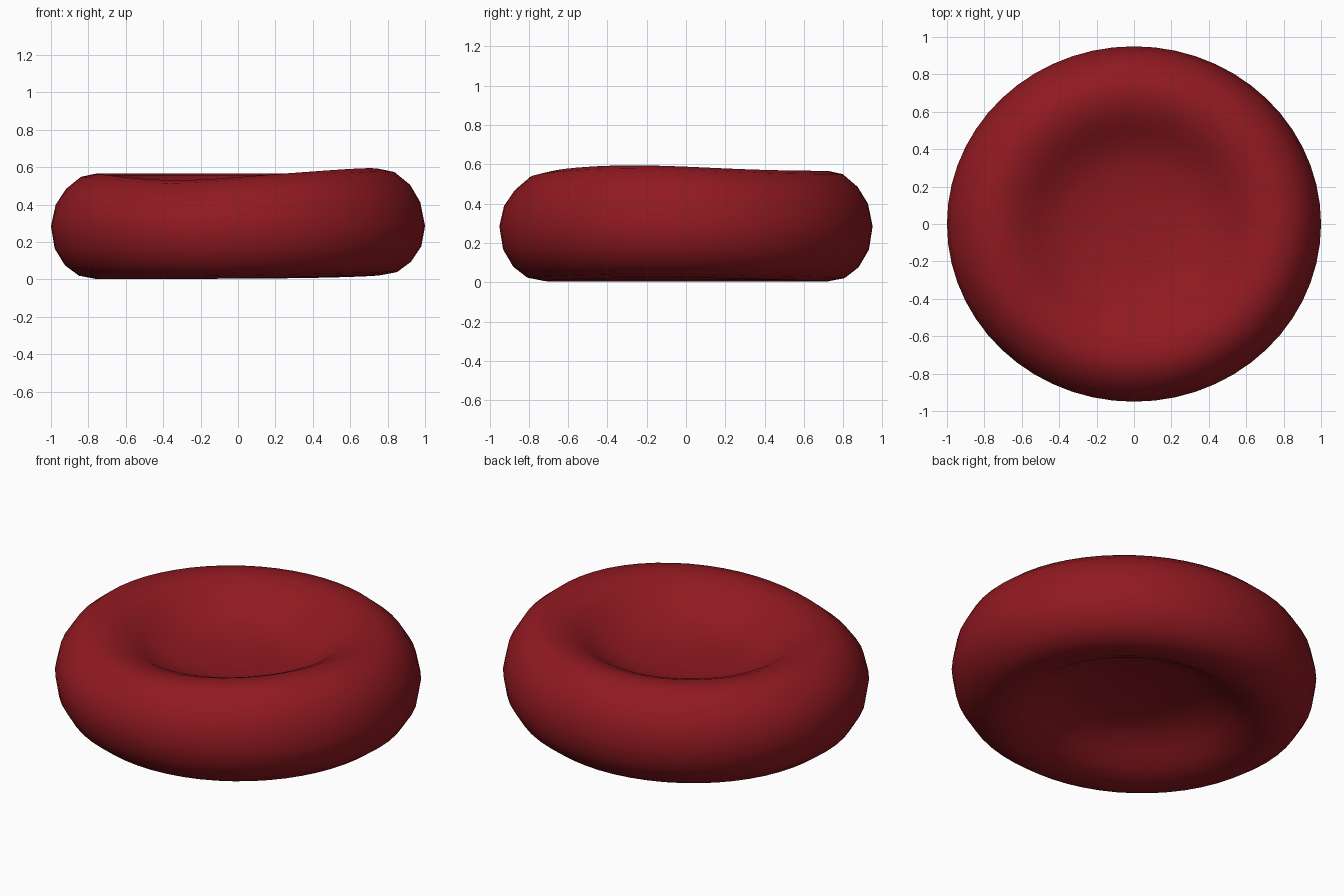
import bpy, bmesh, math

if "Cube" in bpy.data.objects:
    bpy.data.objects.remove(bpy.data.objects["Cube"])

SEGMENTS = 56
# Half section of the biconcave disc: (radius, height), top centre to bottom centre
PROFILE = [(0.10, 0.375), (0.22, 0.38), (0.34, 0.397), (0.44, 0.43), (0.53, 0.483),
           (0.60, 0.527), (0.68, 0.558), (0.76, 0.567), (0.84, 0.55), (0.92, 0.485),
           (0.975, 0.40), (1.0, 0.285), (0.98, 0.165), (0.925, 0.075), (0.85, 0.02),
           (0.76, 0.003), (0.68, 0.012), (0.60, 0.045), (0.53, 0.09), (0.44, 0.143),
           (0.34, 0.175), (0.22, 0.19), (0.10, 0.195)]


def bump(angle, centre, width):
    d = (angle - centre + 180) % 360 - 180
    return math.exp(-(d / width) ** 2)


def wobble(r, z, deg):
    # Uneven rim: high on the front right, dipped on the front left
    k = min(1.0, (r / 0.7) ** 2)
    if z > 0.285:
        w = min(1.0, (z - 0.285) / 0.2)
        return k * w * (0.028 * bump(deg, -22, 42) - 0.036 * bump(deg, -115, 36))
    w = min(1.0, (0.285 - z) / 0.2)
    return k * w * 0.02 * bump(deg, -10, 60)


bm = bmesh.new()
rings = []
for r, z in PROFILE:
    ring = []
    for i in range(SEGMENTS):
        a = math.tau * i / SEGMENTS
        ring.append(bm.verts.new((r * math.cos(a), 0.95 * r * math.sin(a),
                                  z + wobble(r, z, math.degrees(a)))))
    rings.append(ring)
for upper, lower in zip(rings, rings[1:]):
    for i in range(SEGMENTS):
        j = (i + 1) % SEGMENTS
        bm.faces.new((upper[i], lower[i], lower[j], upper[j]))

# Close both dished centres
for ring, z in ((rings[0], 0.374), (rings[-1], 0.196)):
    centre = bm.verts.new((0, 0, z))
    for i in range(SEGMENTS):
        bm.faces.new((centre, ring[i], ring[(i + 1) % SEGMENTS]))
bmesh.ops.recalc_face_normals(bm, faces=bm.faces)

mesh = bpy.data.meshes.new("blood_cell")
bm.to_mesh(mesh)
bm.free()
mesh.shade_smooth()
cell = bpy.data.objects.new("blood_cell", mesh)
bpy.context.collection.objects.link(cell)

# Deep red surface
red = bpy.data.materials.new("deep_red")
red.diffuse_color = (0.28, 0.01, 0.015, 1)
red.use_nodes = True
red.node_tree.nodes["Principled BSDF"].inputs["Base Color"].default_value = red.diffuse_color
mesh.materials.append(red)
